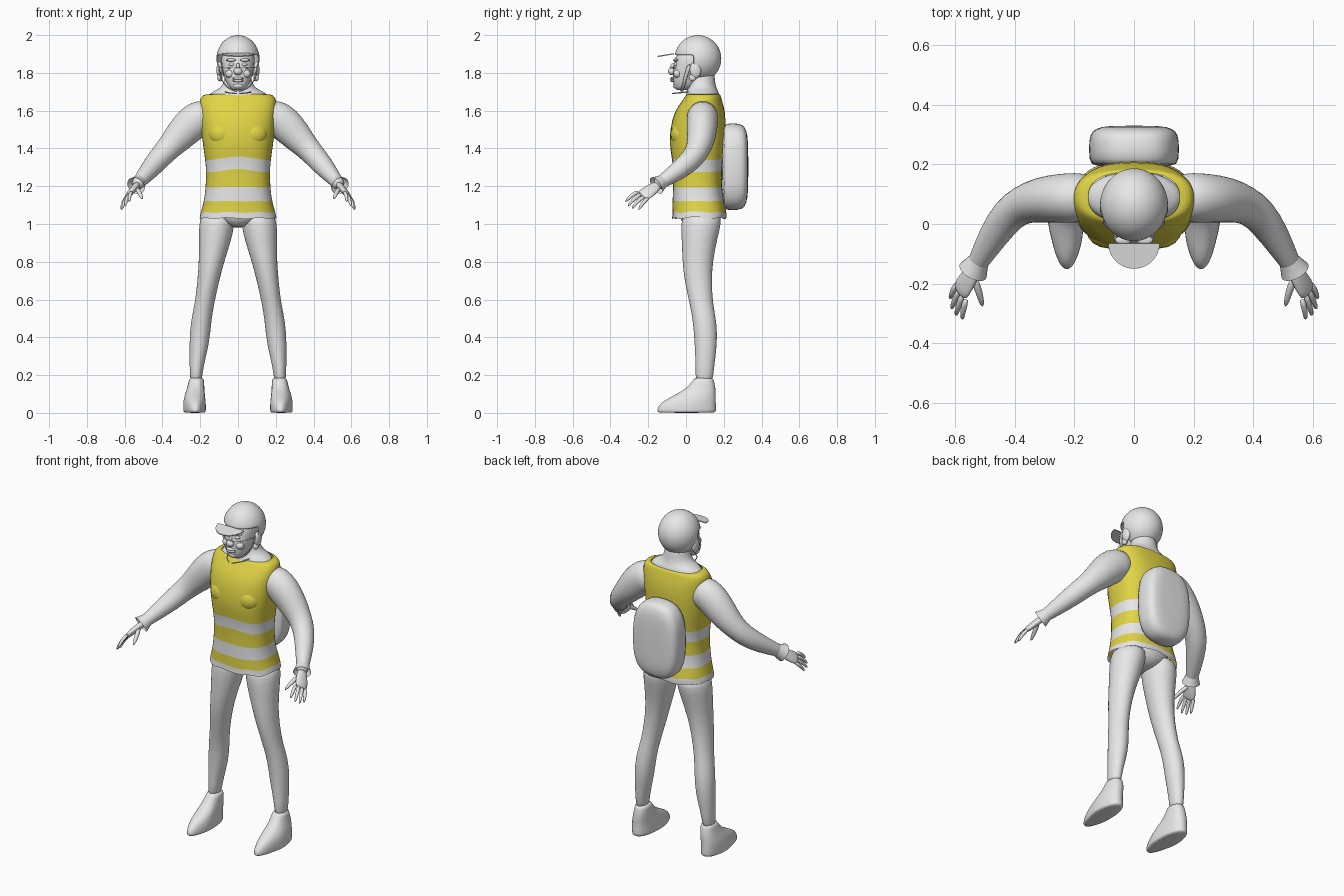
import bpy, bmesh, math
from mathutils import Vector, Matrix

default_cube = bpy.data.objects.get("Cube")
if default_cube:
    bpy.data.objects.remove(default_cube, do_unlink=True)


def make_material(name, color):
    material = bpy.data.materials.new(name)
    material.use_nodes = True
    material.diffuse_color = color
    shader = next(n for n in material.node_tree.nodes if n.type == 'BSDF_PRINCIPLED')
    shader.inputs["Base Color"].default_value = color
    shader.inputs["Roughness"].default_value = 0.7
    return material


GREY = make_material("light grey", (0.8, 0.8, 0.8, 1))
YELLOW = make_material("safety yellow", (0.75, 0.66, 0.06, 1))


def finish(name, bm, mirrored=False, smooth_levels=1, thickness=0):
    """Turn a bmesh into a smooth shaded object with its modifiers."""
    bmesh.ops.recalc_face_normals(bm, faces=bm.faces)
    for face in bm.faces:
        face.smooth = True
    mesh = bpy.data.meshes.new(name)
    bm.to_mesh(mesh)
    bm.free()
    mesh.materials.append(GREY)
    mesh.materials.append(YELLOW)
    obj = bpy.data.objects.new(name, mesh)
    bpy.context.collection.objects.link(obj)
    if mirrored:
        obj.modifiers.new("mirror", 'MIRROR').use_mirror_merge = False
    if thickness:
        shell = obj.modifiers.new("thickness", 'SOLIDIFY')
        shell.thickness = thickness
    if smooth_levels:
        subdivision = obj.modifiers.new("smooth", 'SUBSURF')
        subdivision.levels = subdivision.render_levels = smooth_levels
    return obj


def ellipse_points(rx, ry, power=2.0, count=24):
    """Points of a superellipse; a higher power gives a squarer outline."""
    points = []
    for i in range(count):
        angle = math.tau * i / count
        c, s = math.cos(angle), math.sin(angle)
        points.append((rx * math.copysign(abs(c) ** (2 / power), c),
                       ry * math.copysign(abs(s) ** (2 / power), s)))
    return points


def loft(name, rings, caps=True, yellow_bands=(), **options):
    bm = bmesh.new()
    loops = [[bm.verts.new(point) for point in ring] for ring in rings]
    for band, (low, high) in enumerate(zip(loops, loops[1:])):
        for i in range(len(low)):
            j = (i + 1) % len(low)
            face = bm.faces.new((low[i], low[j], high[j], high[i]))
            face.material_index = int(band in yellow_bands)
    if caps:
        bm.faces.new(loops[0])
        bm.faces.new(loops[-1])
    return finish(name, bm, **options)


def level_rings(rows, power=2.0):
    """Horizontal rings from rows of height, x centre, x radius, y centre, y radius."""
    return [[Vector((cx + x, cy + y, z)) for x, y in ellipse_points(rx, ry, power)]
            for z, cx, rx, cy, ry in rows]


def tube(name, stations, side=(0, 0, 1), count=14, **options):
    """Sweep along stations of x, y, z, radius along side, other radius."""
    centres = [Vector(s[:3]) for s in stations]
    rings = []
    for i, (centre, station) in enumerate(zip(centres, stations)):
        tangent = (centres[min(i + 1, len(centres) - 1)] - centres[max(i - 1, 0)]).normalized()
        side_axis = Vector(side)
        side_axis = (side_axis - tangent * side_axis.dot(tangent)).normalized()
        other = tangent.cross(side_axis)
        rings.append([centre + side_axis * u + other * v
                      for u, v in ellipse_points(station[3], station[-1], count=count)])
    return loft(name, rings, **options)


def ball(name, centre, radii, **options):
    bm = bmesh.new()
    bmesh.ops.create_uvsphere(bm, u_segments=16, v_segments=10, radius=1)
    bmesh.ops.transform(bm, verts=bm.verts,
                        matrix=Matrix.Translation(centre) @ Matrix.Diagonal((*radii, 1)))
    return finish(name, bm, smooth_levels=0, **options)


# Vest: bands between rings carry the stripes, with a wavy hem and peaked stripes
vest_rows = [
    (1.03, 0, .205, .07, .145), (1.055, 0, .2, .072, .145), (1.12, 0, .182, .065, .137),
    (1.19, 0, .172, .06, .13), (1.28, 0, .17, .06, .13), (1.335, 0, .174, .06, .137),
    (1.42, 0, .187, .06, .148), (1.5, 0, .197, .063, .149), (1.6, 0, .203, .073, .136),
    (1.655, 0, .207, .087, .103), (1.685, 0, .19, .092, .092), (1.687, 0, .155, .09, .085)]
vest_rings = level_rings(vest_rows, power=2.5)
for index, ring in enumerate(vest_rings):
    for k, point in enumerate(ring):
        if index < 2:
            point.z += 0.008 * math.cos(k * 2.2)
        elif index < 6:
            point.z += 0.025 * max(0, 1 - abs(point.x) / 0.13) * (index > 3)
loft("safety_vest", vest_rings, caps=False, yellow_bands=(1, 3, 5, 6, 7, 8, 9, 10))
for label, sign in (("chest", 1),):
    chest = ball(label, (.085, -.02, 1.475), (.075, .062, .07), mirrored=True)
    for polygon in chest.data.polygons:
        polygon.material_index = 1

# Neck and pelvis
loft("neck", level_rings([
    (1.62, 0, .17, .085, .09), (1.675, 0, .168, .088, .092), (1.7, 0, .14, .088, .085),
    (1.72, 0, .085, .085, .075), (1.77, 0, .07, .08, .072), (1.82, 0, .07, .08, .07)]))
loft("pelvis", level_rings([
    (.98, 0, .03, .07, .05), (1.0, 0, .09, .075, .09), (1.04, 0, .165, .075, .115),
    (1.12, 0, .165, .07, .12)]))

# Legs and shoes
loft("leg", level_rings([
    (1.07, .1, .09, .085, .1), (1.0, .113, .094, .08, .107), (.93, .119, .089, .072, .096),
    (.8, .14, .067, .061, .08), (.7, .157, .058, .064, .073), (.58, .177, .051, .08, .061),
    (.48, .197, .055, .101, .063), (.36, .205, .053, .106, .06), (.25, .22, .036, .1, .049),
    (.14, .224, .03, .095, .046)]), mirrored=True)
shoe_rings = level_rings([
    (0, .23, .056, .003, .153), (.006, .23, .06, .003, .157), (.035, .23, .061, .005, .155),
    (.065, .231, .059, .02, .138), (.095, .229, .054, .05, .108), (.13, .224, .046, .08, .077),
    (.17, .22, .041, .092, .056), (.188, .221, .036, .094, .05)], power=2.3)
for ring in shoe_rings:
    for point in ring:
        if point.y < 0:
            point.x = .225 + (point.x - .23) * (1 + point.y * 2)
loft("shoe", shoe_rings, mirrored=True)

# Arms, cuffs and hands
tube("arm", [
    (.13, .09, 1.575, .08), (.2, .088, 1.565, .098, .085), (.25, .086, 1.53, .096, .083),
    (.31, .082, 1.465, .084, .078), (.37, .068, 1.4, .066), (.42, .035, 1.345, .061),
    (.47, -.035, 1.285, .052), (.53, -.14, 1.215, .033), (.54, -.158, 1.203, .03)],
    count=20, mirrored=True)
tube("cuff", [(.52, -.122, 1.228, .036), (.53, -.14, 1.215, .043), (.54, -.158, 1.203, .052)],
     caps=False, mirrored=True)
across = (.04, .075, -.045)
tube("palm", [
    (.53, -.14, 1.212, .025, .02), (.55, -.175, 1.188, .036, .019),
    (.575, -.213, 1.16, .042, .017), (.585, -.235, 1.145, .036, .012)],
    side=across, mirrored=True)
finger_tips = {
    "index_finger": (.576, -.322, 1.115), "middle_finger": (.598, -.31, 1.092),
    "ring_finger": (.613, -.288, 1.078), "little_finger": (.618, -.252, 1.072)}
for index, (name, tip) in enumerate(finger_tips.items()):
    base = Vector((.577, -.222, 1.157)) + Vector(across) * (index - 1.5) * .24
    middle = base.lerp(Vector(tip), .5) + Vector((.005, -.005, .008))
    tube(name, [(*base, .012), (*middle, .011), (*tip, .007)], count=8, mirrored=True)
tube("thumb", [(.54, -.175, 1.19, .014), (.52, -.225, 1.168, .014), (.507, -.28, 1.13, .008)],
     count=8, mirrored=True)

# Backpack: rounded outline swept from the back outward
pack_rows = [(.19, .14, .215), (.21, .152, .232), (.285, .153, .232),
             (.312, .142, .215), (.327, .115, .17), (.33, .05, .08)]
loft("backpack", [[Vector((x, y, 1.303 + z)) for x, z in ellipse_points(rx, rz, 2.8)]
                  for y, rx, rz in pack_rows])

# Head and face
loft("head", level_rings([
    (1.707, 0, .025, -.02, .03), (1.72, 0, .046, -.01, .052), (1.75, 0, .064, .005, .075),
    (1.79, 0, .077, .022, .094), (1.83, 0, .086, .035, .101), (1.88, 0, .09, .045, .103),
    (1.93, 0, .08, .055, .09)], power=2.2))
ball("nose", (0, -.075, 1.808), (.023, .02, .02))
tube("nose_bridge", [(0, -.066, 1.855, .01), (0, -.077, 1.82, .013)], side=(1, 0, 0), count=8)
for name, z in (("upper_lip", 1.771), ("lower_lip", 1.759)):
    ball(name, (0, -.07, z), (.03, .014, .008))
ball("chin", (0, -.053, 1.732), (.028, .016, .016))
ball("cheek", (.043, -.045, 1.795), (.025, .022, .022), mirrored=True)
ball("eye", (.034, -.055, 1.845), (.016, .011, .009), mirrored=True)
ball("brow", (.036, -.054, 1.868), (.028, .014, .008), mirrored=True)
ball("ear", (.098, .05, 1.815), (.016, .031, .045), mirrored=True)
ball("ear_lobe", (.096, .035, 1.775), (.014, .02, .02), mirrored=True)
tube("glasses_frame", [(0, -.088, 1.828, .002), (.05, -.075, 1.825, .002),
                       (.085, .0, 1.828, .002), (.1, .05, 1.83, .002)], count=6, mirrored=True)

# Helmet: a dome opened over the face and below the back of the head
bm = bmesh.new()
bmesh.ops.create_uvsphere(bm, u_segments=32, v_segments=20, radius=1)


def is_opening(face):
    centre = face.calc_center_median()
    flat_length = math.hypot(centre.x, centre.y)
    return centre.z < -.85 or (centre.z < .15 and centre.y < -.25 * flat_length)


bmesh.ops.delete(bm, geom=[f for f in bm.faces if is_opening(f)], context='FACES')
bmesh.ops.transform(bm, verts=bm.verts, matrix=Matrix.Translation((0, .063, 1.875))
                    @ Matrix.Diagonal((.115, .125, .125, 1)))
finish("helmet", bm, thickness=.008)

# Helmet brim: a thin half disc sloping down to the front
bm = bmesh.new()
outline = []
for i in range(25):
    angle = math.pi * i / 24
    depth = math.sin(angle)
    outline.append(bm.verts.new((.086 * math.cos(angle), -.065 - .085 * depth, 1.904 - .014 * depth)))
bm.faces.new(outline)
finish("helmet_brim", bm, smooth_levels=0, thickness=.006)
bpy.data.objects["helmet_brim"].data.polygons.foreach_set("use_smooth", [False])

# Chin straps and the wire in front of the collar
tube("chin_strap", [(.103, .02, 1.85, .012, .004), (.098, .0, 1.79, .011, .004),
                    (.078, -.01, 1.745, .009, .004), (.045, -.02, 1.712, .009, .004),
                    (0, -.025, 1.7, .009, .004)], side=(0, 1, 0), count=8, mirrored=True)
tube("collar_wire", [(.07, .02, 1.7, .004), (.052, -.045, 1.694, .004),
                     (0, -.078, 1.69, .004)], count=6, mirrored=True)
